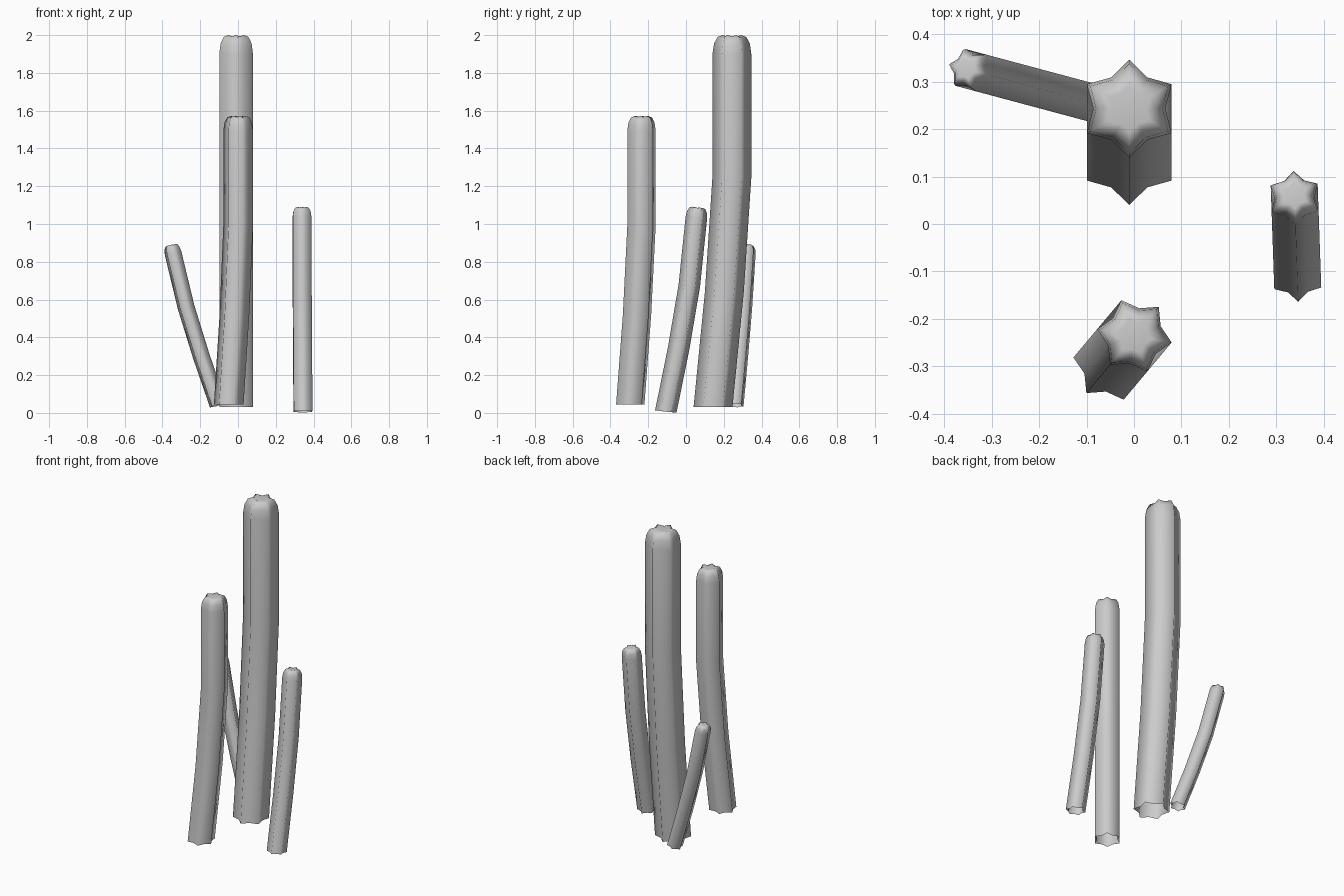
import bpy, bmesh
from math import pi, sin, cos, radians

if "Cube" in bpy.data.objects:
    bpy.data.objects.remove(bpy.data.objects["Cube"])

grey = bpy.data.materials.new("soft grey")
grey.use_nodes = True
grey.diffuse_color = (0.6, 0.6, 0.6, 1)
grey.node_tree.nodes["Principled BSDF"].inputs["Base Color"].default_value = (0.6, 0.6, 0.6, 1)

TIP, VALLEY = 0.103, 0.076
# Each ring: height, forward lean, width factor
RINGS = [(0, 0, 1), (0.61, 0.06, 1), (1.22, 0.1, 1), (1.87, 0.1, 1),
         (1.925, 0.1, 0.92), (1.96, 0.1, 0.74), (1.97, 0.1, 0.48)]


def ribbed_column(name, base, size, turn, tilt):
    """Six-ribbed stem, open underneath, with a rounded cap."""
    bm = bmesh.new()
    rings = []
    for z, lean, width in RINGS:
        ring = []
        for i in range(12):
            a = pi / 2 + i * pi / 6
            r = width * (VALLEY if i % 2 else TIP)
            # grooves sink a little as the cap closes
            dip = 0.012 * (1 - width) if i % 2 else 0
            ring.append(bm.verts.new((r * cos(a), lean + r * sin(a), z - dip)))
        rings.append(ring)
    for low, high in zip(rings, rings[1:]):
        for i in range(12):
            j = (i + 1) % 12
            bm.faces.new((low[i], low[j], high[j], high[i]))
    crown = bm.verts.new((0, 0.1, 1.957))
    for i in range(12):
        bm.faces.new((rings[-1][i], rings[-1][(i + 1) % 12], crown))
    for face in bm.faces:
        face.smooth = True
    mesh = bpy.data.meshes.new(name)
    bm.to_mesh(mesh)
    bm.free()
    mesh.materials.append(grey)
    obj = bpy.data.objects.new(name, mesh)
    bpy.context.collection.objects.link(obj)
    obj.location = base
    obj.scale = (size, size, size)
    obj.rotation_euler = (radians(-tilt), 0, radians(turn))


# Four stems: base position, size, heading and tilt
ribbed_column("tall_stem", (-0.01, 0.143, 0.03), 1, 0, 0)
ribbed_column("front_stem", (-0.049, -0.295, 0.045), 0.775, -40, 0)
ribbed_column("left_stem", (0.344, -0.107, 0.007), 0.555, 2, 5.9)
ribbed_column("leaning_stem", (-0.105, 0.26, 0.04), 0.45, 75, 14)
